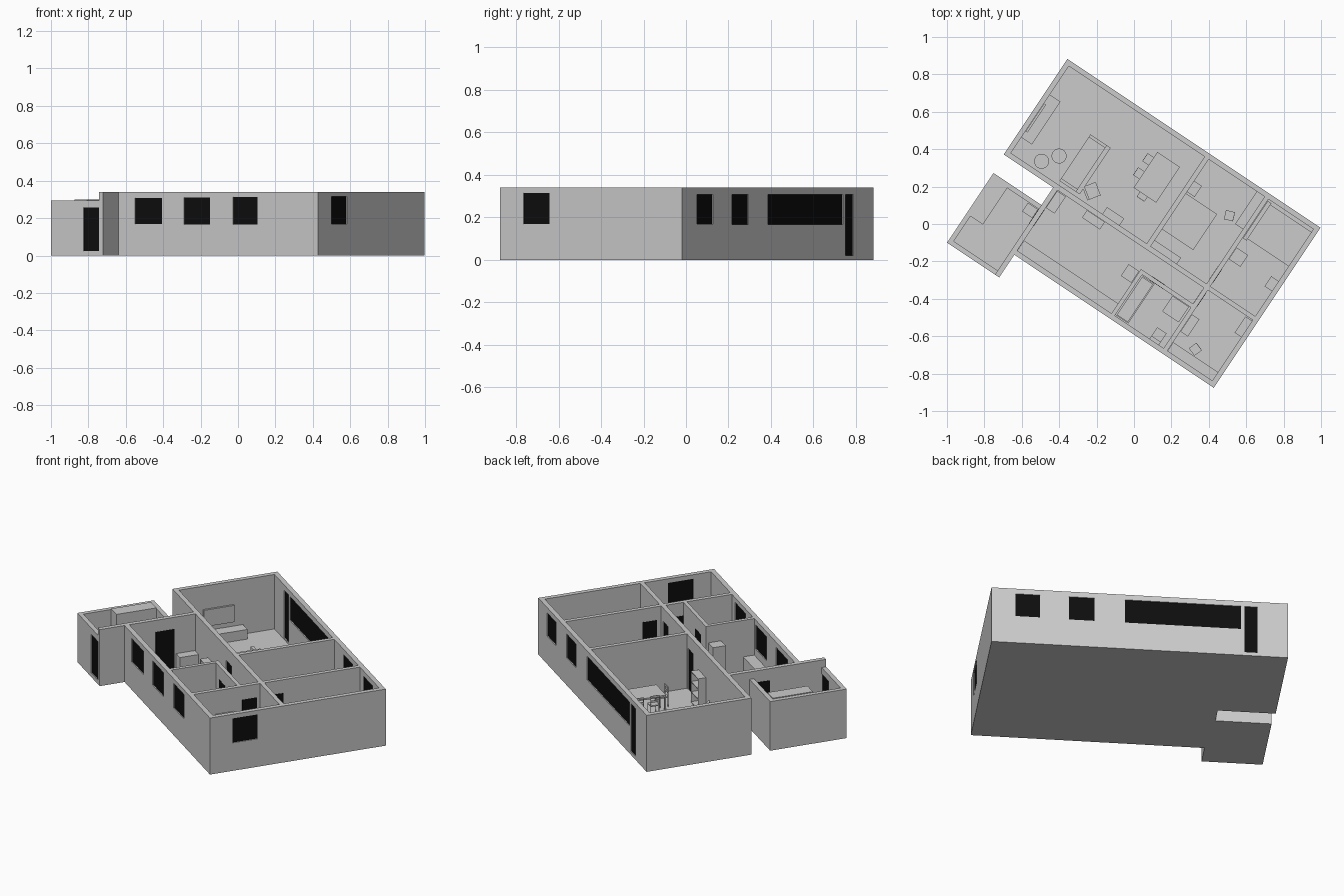
import bpy, bmesh, math
from mathutils import Matrix, Vector

if "Cube" in bpy.data.objects:
    bpy.data.objects.remove(bpy.data.objects["Cube"])

# the plan is laid out in its own p/q axes, then turned to the final heading
ROT = Matrix.Rotation(math.radians(-33.7), 4, 'Z')
H, LOW, FLOOR = 0.34, 0.295, 0.012

black = bpy.data.materials.new("dark_glass")
black.diffuse_color = (0.004, 0.004, 0.004, 1)
black.use_nodes = True
black.node_tree.nodes["Principled BSDF"].inputs["Base Color"].default_value = black.diffuse_color


def finish(name, bm, mat=None):
    bm.transform(ROT)
    me = bpy.data.meshes.new(name)
    bm.to_mesh(me)
    bm.free()
    ob = bpy.data.objects.new(name, me)
    bpy.context.collection.objects.link(ob)
    if mat:
        me.materials.append(mat)
    return ob


def boxes(name, parts, mat=None, place=Matrix()):
    """One object from several (p0, p1, q0, q1, z0, z1) boxes."""
    bm = bmesh.new()
    for a, b, c, d, e, f in parts:
        m = Matrix.Translation(((a + b) / 2, (c + d) / 2, (e + f) / 2)) @ Matrix.Diagonal((b - a, d - c, f - e, 1))
        bmesh.ops.create_cube(bm, size=1, matrix=place @ m)
    return finish(name, bm, mat)


def box(name, *b):
    return boxes(name, [b])


def wall(name, axis, start, end, at, t, top=H, holes=(), leaf=0.3):
    """Straight wall along axis; each hole (s0, s1, z0, z1) gets a dark panel."""
    def slot(s0, s1, z0, z1, a=at, b=at + t):
        return (s0, s1, a, b, z0, z1) if axis == 'p' else (a, b, s0, s1, z0, z1)
    parts, panes, s = [], [], start
    for s0, s1, z0, z1 in sorted(holes):
        if s0 > s + 0.001:
            parts.append(slot(s, s0, 0, top))
        parts += [slot(s0, s1, 0, z0), slot(s0, s1, z1, top)]
        mid = at + t / 2
        panes.append(slot(s0, s1, z0, z1, mid - leaf * t, mid + leaf * t))
        s = s1
    parts.append(slot(s, end, 0, top))
    boxes(name, parts)
    if panes:
        boxes(name + "_panels", panes, black)


def cylinder(name, p, q, r, z0, z1):
    bm = bmesh.new()
    bmesh.ops.create_cone(bm, cap_ends=True, segments=24, radius1=r, radius2=r, depth=z1 - z0,
                          matrix=Matrix.Translation((p, q, (z0 + z1) / 2)))
    return finish(name, bm)


def chair(name, p, q, turn, w=0.05):
    """Chair with its back on the local -p side."""
    h, t = w / 2, 0.003
    z = FLOOR
    parts = [(-h, h, -h, h, z + 0.055, z + 0.062)]
    for sx in (-h, h - t):
        for sy in (-h, h - t):
            parts.append((sx, sx + t, sy, sy + t, z, z + (0.12 if sx < 0 else 0.056)))
    parts += [(-h, -h + t, -h, h, z + a, z + a + 0.012) for a in (0.08, 0.108)]
    boxes(name, parts, None, Matrix.Translation((p, q, 0)) @ Matrix.Rotation(math.radians(turn), 4, 'Z'))


def table(name, p0, p1, q0, q1, h):
    t = 0.008
    parts = [(p0, p1, q0, q1, h - 0.01, h)]
    parts += [(a, a + t, b, b + t, FLOOR, h - 0.01) for a in (p0, p1 - t) for b in (q0, q1 - t)]
    boxes(name, parts)


def bookcase(name, p0, p1, q0, q1, h, n=3):
    t = 0.005
    parts = [(p0, p0 + t, q0, q1, FLOOR, h), (p1 - t, p1, q0, q1, FLOOR, h)]
    for i in range(n + 1):
        z = FLOOR + (h - FLOOR - t) * i / n
        parts.append((p0, p1, q0, q1, z, z + t))
    boxes(name, parts)


# floor slabs
box("main_floor", -0.465, 0.841, -0.492, 0.537, 0, FLOOR)
box("living_floor", -0.786, -0.465, -0.077, 0.537, 0, FLOOR)
box("annex_floor", -0.776, -0.441, -0.638, -0.19, 0, FLOOR)

# outer walls
wall("back_wall", 'p', -0.786, 0.841, 0.509, 0.028, holes=[
    (-0.618, -0.548, 0.02, 0.308), (-0.528, 0.108, 0.165, 0.308),
    (0.275, 0.415, 0.165, 0.308), (0.575, 0.71, 0.168, 0.308)])
wall("right_wall", 'q', -0.492, 0.537, 0.813, 0.028, holes=[(-0.36, -0.213, 0.168, 0.315)])
wall("front_wall", 'p', -0.441, 0.841, -0.492, 0.028, holes=[
    (-0.334, -0.16, 0.168, 0.308), (-0.018, 0.147, 0.165, 0.31), (0.297, 0.453, 0.165, 0.312)])
wall("living_end_wall", 'q', -0.077, 0.537, -0.786, 0.028)
wall("annex_shared_wall", 'q', -0.638, -0.05, -0.468, 0.027, holes=[(-0.31, -0.2, FLOOR, 0.27)], leaf=0.55)
wall("annex_front_wall", 'p', -0.776, -0.441, -0.638, 0.026, LOW, [(-0.568, -0.468, 0.025, 0.257)])
wall("annex_end_wall", 'q', -0.638, -0.19, -0.776, 0.026, LOW)
wall("annex_back_wall", 'p', -0.776, -0.465, -0.216, 0.026, LOW)

# inner walls
wall("corridor_wall", 'p', -0.786, 0.5, -0.077, 0.027, holes=[
    (0.02, 0.10, FLOOR, 0.26), (0.395, 0.475, FLOOR, 0.26)])
wall("living_partition", 'q', -0.05, 0.51, 0.115, 0.025)
wall("bedroom_partition", 'q', -0.47, 0.51, 0.5, 0.025, leaf=0.55, holes=[
    (-0.18, -0.095, FLOOR, 0.26), (-0.025, 0.06, FLOOR, 0.26)])
wall("bedroom_divider", 'p', 0.52, 0.82, -0.075, 0.025)
wall("bath_side_wall", 'q', -0.47, -0.18, 0.165, 0.022)
wall("bath_corridor_wall", 'p', 0.165, 0.51, -0.202, 0.022, holes=[(0.235, 0.32, FLOOR, 0.26)], leaf=0.55)

# annex furniture
box("annex_cupboard", -0.75, -0.67, -0.45, -0.216, FLOOR, 0.3)
box("annex_box", -0.535, -0.47, -0.275, -0.22, FLOOR, 0.12)

# kitchen and corridor furniture
box("kitchen_counter", -0.44, 0.165, -0.464, -0.4, FLOOR, 0.12)
box("kitchen_cabinet", -0.44, -0.385, -0.19, -0.08, FLOOR, 0.12)
box("fridge", 0.095, 0.163, -0.27, -0.195, FLOOR, 0.24)
bookcase("corridor_shelf", -0.25, -0.135, -0.125, -0.078, 0.16, 2)

# living room furniture
boxes("sofa", [(-0.46, -0.33, -0.03, 0.27, FLOOR, 0.055), (-0.355, -0.33, -0.03, 0.27, FLOOR, 0.11),
               (-0.46, -0.33, -0.03, -0.012, FLOOR, 0.08), (-0.46, -0.33, 0.252, 0.27, FLOOR, 0.08)])
box("media_unit", -0.758, -0.69, 0.05, 0.325, FLOOR, 0.07)
box("screen", -0.757, -0.745, 0.09, 0.27, 0.1, 0.2)
for i, (p, q) in enumerate([(-0.597, 0.005), (-0.535, 0.08)]):
    cylinder(f"round_table_{i}", p, q, 0.04, 0.05, 0.06)
    cylinder(f"round_table_stem_{i}", p, q, 0.008, FLOOR, 0.05)
armchair = Matrix.Translation((-0.286, 0.02, 0)) @ Matrix.Rotation(math.radians(55), 4, 'Z')
boxes("armchair", [(-0.038, 0.038, -0.038, 0.038, 0.02, 0.055), (-0.038, -0.026, -0.038, 0.038, 0.055, 0.11)],
      None, armchair)
table("dining_table", -0.11, 0.035, 0.16, 0.39, 0.105)
for i, (p, q, turn) in enumerate([(-0.125, 0.33, 0), (-0.125, 0.24, 0), (-0.045, 0.155, 90)]):
    chair(f"dining_chair_{i}", p, q, turn)
bookcase("living_bookcase", -0.17, -0.06, -0.05, -0.005, 0.2)

# middle room furniture
box("middle_bed", 0.14, 0.34, 0.06, 0.29, FLOOR, 0.08)
box("middle_bedside", 0.14, 0.19, 0.30, 0.37, FLOOR, 0.09)
box("middle_cabinet", 0.14, 0.31, -0.05, -0.01, FLOOR, 0.15)
table("middle_desk", 0.45, 0.5, 0.3, 0.509, 0.1)
chair("middle_chair", 0.4, 0.32, 200)

# back bedroom furniture
box("back_bed", 0.55, 0.813, 0.27, 0.49, FLOOR, 0.08)
box("back_headboard", 0.526, 0.55, 0.26, 0.5, FLOOR, 0.14)
box("back_bedside", 0.526, 0.6, 0.125, 0.2, FLOOR, 0.09)
box("back_drawers", 0.765, 0.813, 0.11, 0.175, FLOOR, 0.12)

# front bedroom furniture
box("front_desk", 0.526, 0.813, -0.464, -0.41, 0.095, 0.105)
boxes("front_desk_legs", [(a, a + 0.008, -0.464, -0.41, FLOOR, 0.095) for a in (0.526, 0.8)])
chair("front_chair", 0.645, -0.375, 250)
bookcase("front_shelf", 0.526, 0.573, -0.34, -0.23, 0.2)
box("front_drawers", 0.77, 0.813, -0.185, -0.08, FLOOR, 0.17)

# bathroom fittings
boxes("bathtub", [(0.187, 0.27, -0.46, -0.205, FLOOR, 0.03), (0.187, 0.195, -0.46, -0.205, 0.03, 0.08),
                  (0.262, 0.27, -0.46, -0.205, 0.03, 0.08), (0.187, 0.27, -0.46, -0.452, 0.03, 0.08),
                  (0.187, 0.27, -0.213, -0.205, 0.03, 0.08)])
box("bath_cabinet", 0.385, 0.49, -0.305, -0.205, FLOOR, 0.12)
boxes("toilet", [(0.41, 0.47, -0.445, -0.39, FLOOR, 0.06), (0.41, 0.47, -0.464, -0.445, FLOOR, 0.11)])
